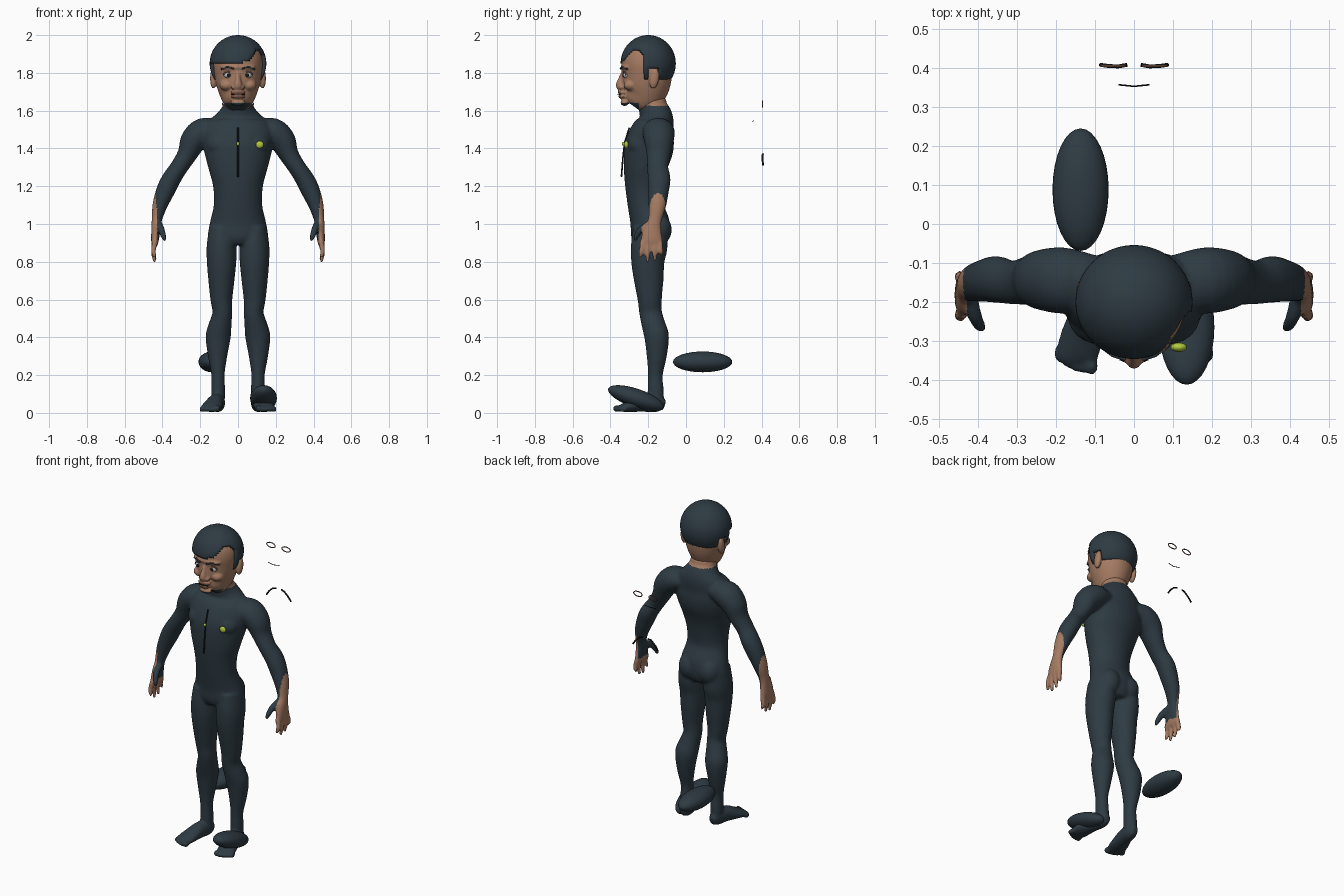
import bpy, bmesh, math
from mathutils import Vector, Matrix

if "Cube" in bpy.data.objects:
    bpy.data.objects.remove(bpy.data.objects["Cube"])


def material(name, rgb):
    m = bpy.data.materials.new(name)
    m.diffuse_color = (*rgb, 1)
    m.use_nodes = True
    m.node_tree.nodes["Principled BSDF"].inputs["Base Color"].default_value = m.diffuse_color
    return m


SUIT = material("dark slate", (0.027, 0.043, 0.055))
SKIN = material("brown skin", (0.38, 0.20, 0.125))
LIP = material("lip brown", (0.22, 0.10, 0.065))
BLACK = material("black", (0.008, 0.009, 0.01))
WHITE = material("eye white", (0.5, 0.5, 0.48))
LIME = material("lime", (0.45, 0.58, 0.05))


def blend(a, b, c, d, t):
    # Catmull-Rom interpolation between ring keys
    return [0.5 * (2 * q + (r - p) * t + (2 * p - 5 * q + 4 * r - s) * t * t
                   + (3 * q - p - 3 * r + s) * t ** 3) for p, q, r, s in zip(a, b, c, d)]


def loft(bm, keys, ref=(0, 1, 0), sides=28, steps=4):
    # keys: x, y, z, radius across, radius along ref; rings stand square to the path
    n = len(keys)
    rows = [blend(keys[max(i - 1, 0)], keys[i], keys[i + 1], keys[min(i + 2, n - 1)], j / steps)
            for i in range(n - 1) for j in range(steps)] + [list(keys[-1])]
    pts = [Vector(r[:3]) for r in rows]
    rings = []
    for i, r in enumerate(rows):
        t = (pts[min(i + 1, len(pts) - 1)] - pts[max(i - 1, 0)]).normalized()
        v = Vector(ref)
        v = (v - t * v.dot(t)).normalized()
        u = t.cross(v)
        rings.append([bm.verts.new(pts[i] + u * r[3] * math.cos(a) + v * r[4] * math.sin(a))
                      for a in (2 * math.pi * k / sides for k in range(sides))])
    for a, b in zip(rings, rings[1:]):
        for k in range(sides):
            bm.faces.new((a[k], a[(k + 1) % sides], b[(k + 1) % sides], b[k]))
    bm.faces.new(rings[0])
    bm.faces.new(rings[-1])


def blob(bm, c, r, tilt=0, seg=24):
    m = Matrix.Translation(c) @ Matrix.Rotation(tilt, 4, 'X') @ Matrix.Diagonal((*r, 1))
    bmesh.ops.create_uvsphere(bm, u_segments=seg, v_segments=seg // 2, radius=1, matrix=m)


def finish(bm, name, mats):
    bmesh.ops.recalc_face_normals(bm, faces=bm.faces[:])
    me = bpy.data.meshes.new(name)
    bm.to_mesh(me)
    bm.free()
    ob = bpy.data.objects.new(name, me)
    bpy.context.collection.objects.link(ob)
    for m in mats:
        me.materials.append(m)
    for p in me.polygons:
        p.use_smooth = True
    return ob


def fuse(bm, name, mats, voxel, smooth, rule):
    # weld overlapping parts into one skin, then colour faces by rule
    ob = finish(bm, name, mats)
    bpy.context.view_layer.objects.active = ob
    ob.select_set(True)
    r = ob.modifiers.new("weld", 'REMESH')
    r.mode, r.voxel_size, r.use_smooth_shade = 'VOXEL', voxel, True
    s = ob.modifiers.new("soften", 'SMOOTH')
    s.factor, s.iterations = 0.5, smooth
    for m in ("weld", "soften"):
        bpy.ops.object.modifier_apply(modifier=m)
    if len(ob.data.materials) < len(mats):
        ob.data.materials.clear()
        for m in mats:
            ob.data.materials.append(m)
    for p in ob.data.polygons:
        p.material_index = rule(p.center)
        p.use_smooth = True
    ob.select_set(False)


def ellipsoid(name, c, r, mat, tilt=0, seg=32):
    bm = bmesh.new()
    blob(bm, c, r, tilt, seg)
    return finish(bm, name, [mat])


def stroke(name, pts, radius, mat, cyclic=False):
    cu = bpy.data.curves.new(name, 'CURVE')
    cu.dimensions, cu.bevel_depth, cu.bevel_resolution = '3D', radius, 1
    cu.use_fill_caps = True
    sp = cu.splines.new('POLY')
    sp.points.add(len(pts) - 1)
    for p, c in zip(sp.points, pts):
        p.co = (*c, 1)
    sp.use_cyclic_u = cyclic
    cu.materials.append(mat)
    bpy.context.collection.objects.link(bpy.data.objects.new(name, cu))


# Body: torso, buttocks, legs, feet, arms, hands
bm = bmesh.new()
loft(bm, [(0, y, z, rx, ry) for z, y, rx, ry in (
    (.89, -.19, .09, .08), (.93, -.19, .155, .1), (1.0, -.19, .15, .104), (1.1, -.215, .128, .093),
    (1.2, -.22, .132, .102), (1.3, -.215, .158, .115), (1.4, -.197, .182, .13),
    (1.48, -.178, .19, .118), (1.54, -.158, .165, .094), (1.58, -.162, .115, .086),
    (1.62, -.175, .083, .076), (1.66, -.18, .076, .074))], sides=40)
for s in (-1, 1):
    blob(bm, (s * .067, -.15, .97), (.072, .075, .085))
    blob(bm, (s * .085, -.235, 1.42), (.085, .075, .07))
    loft(bm, [(s * x, y, z, rx, ry) for x, y, z, rx, ry in (
        (.083, -.19, .98, .07, .09), (.087, -.195, .88, .079, .097), (.087, -.202, .8, .078, .088),
        (.088, -.197, .7, .069, .078), (.088, -.192, .6, .058, .064), (.083, -.187, .53, .052, .06),
        (.095, -.17, .46, .061, .063), (.105, -.155, .4, .066, .065), (.108, -.155, .3, .051, .053),
        (.106, -.162, .2, .035, .039), (.105, -.16, .12, .037, .042), (.105, -.155, .04, .034, .038))])
    loft(bm, [(s * x, y, z, rx, rz) for x, y, z, rx, rz in (
        (.105, -.112, .04, .02, .025), (.105, -.15, .05, .037, .046), (.118, -.22, .053, .043, .048),
        (.135, -.29, .037, .054, .033), (.145, -.335, .027, .054, .022),
        (.147, -.352, .024, .045, .015))], ref=(0, 0, 1))
    for k in range(5):
        r = .019 if k == 0 else .015
        blob(bm, (s * (.108 + .021 * k), -.364 + .004 * k * k / 2, r + .004), (r * .85, .024, r))
    loft(bm, [(s * x, y, z, ru, rv) for x, y, z, ru, rv in (
        (.10, -.15, 1.5, .05, .07), (.18, -.145, 1.488, .075, .085), (.235, -.143, 1.44, .071, .078),
        (.268, -.145, 1.37, .053, .064), (.312, -.15, 1.3, .047, .056), (.352, -.142, 1.24, .05, .06),
        (.382, -.145, 1.18, .05, .055), (.413, -.152, 1.1, .04, .047), (.43, -.165, 1.02, .027, .036),
        (.435, -.178, .965, .024, .05), (.44, -.183, .91, .02, .058), (.44, -.183, .885, .014, .052))])
    for y0, y1, z1 in ((-.23, -.24, .82), (-.2, -.203, .797), (-.167, -.165, .803), (-.137, -.13, .83)):
        loft(bm, [(s * .438, y0, .91, .015, .015), (s * .448, (y0 + y1) / 2, .86, .014, .0135),
                  (s * .442, y1, z1 + .012, .011, .011), (s * .441, y1, z1, .006, .006)], sides=12)
    loft(bm, [(s * .425, -.185, 1.0, .02, .025), (s * .408, -.235, .975, .019, .019),
              (s * .396, -.26, .94, .015, .016), (s * .388, -.27, .91, .009, .009)],
         ref=(1, 0, 0), sides=12)


def body_colour(c):
    x, z = abs(c.x), c.z
    if z > 1.625:
        return 1
    if x < .35 or z > 1.17:
        return 0
    thumb = c.y < -.225 and x < .425
    edge = .428 if z < 1.06 else .428 + (z - 1.06) * .1
    return int(not thumb and (z < .92 or x > edge))


fuse(bm, "body", [SUIT, SKIN], .008, 5, body_colour)

# Head with nose, lips, cheeks and ears
bm = bmesh.new()
loft(bm, [(0, y, z, rx, ry) for z, y, rx, ry in (
    (1.622, -.275, .04, .05), (1.64, -.262, .068, .08), (1.68, -.232, .094, .111),
    (1.73, -.215, .113, .126), (1.79, -.206, .125, .132), (1.86, -.207, .13, .134),
    (1.92, -.205, .112, .115), (1.965, -.205, .06, .06))], sides=40)
loft(bm, [(0, -.33, 1.8, .012, .014), (0, -.34, 1.765, .015, .02), (0, -.345, 1.735, .022, .027),
          (0, -.338, 1.712, .018, .02)], sides=16)
blob(bm, (0, -.335, 1.697), (.042, .026, .013))
blob(bm, (0, -.333, 1.675), (.038, .026, .012))
blob(bm, (0, -.325, 1.643), (.04, .022, .018))
blob(bm, (0, -.30, 1.83), (.095, .047, .022))
for s in (-1, 1):
    blob(bm, (s * .02, -.337, 1.724), (.016, .02, .012))
    blob(bm, (s * .06, -.29, 1.735), (.038, .04, .03))
    blob(bm, (s * .13, -.168, 1.77), (.018, .026, .055), -.15)


def head_colour(c):
    if c.z < 1.642 and c.y < -.25:
        return 1
    return 2 if abs(c.x) < .037 and c.y < -.343 and 1.667 < c.z < 1.703 else 0


fuse(bm, "head", [SKIN, SUIT, LIP], .006, 3, head_colour)

# Hair cap: trimmed shell with a side-swept fringe
bm = bmesh.new()
blob(bm, (0, -.2, 1.85), (.15, .146, .15), seg=72)


def bare(c):
    hairline = 1.855 + .075 * math.exp(-((c.x - .11) / .04) ** 2)
    return c.z < 1.76 or (c.y < -.225 and c.z < hairline) or (
        abs(c.x) > .1 and -.2 < c.y < -.145 and c.z < 1.83)


bmesh.ops.delete(bm, geom=[f for f in bm.faces if bare(f.calc_center_median())], context='FACES')
hair = finish(bm, "hair", [SUIT])
thick = hair.modifiers.new("thickness", 'SOLIDIFY')
thick.thickness, thick.offset = .025, -1

# Eyes, brows and mouth line
for s, side in ((-1, "right"), (1, "left")):
    ellipsoid(side + "_eye", (s * .05, -.312, 1.788), (.025, .022, .018), WHITE, seg=20)
    ellipsoid(side + "_iris", (s * .049, -.333, 1.788), (.010, .004, .010), BLACK, seg=16)
    stroke(side + "_upper_lid", [(s * (.05 + .026 * math.cos(a)), -.33 + .012 * abs(math.cos(a)),
           1.788 + .018 * math.sin(a)) for a in (math.pi * k / 8 for k in range(9))], .004, LIP)
    stroke(side + "_brow", [(s * .022, -.347, 1.822), (s * .055, -.336, 1.832),
                            (s * .088, -.311, 1.82)], .005, SUIT)
stroke("mouth_line", [(-.036, -.347, 1.686), (0, -.362, 1.687), (.036, -.347, 1.686)], .0025, BLACK)

# Zip, puller and chest badge
stroke("zip", [(0, -.3, 1.51), (0, -.325, 1.43), (0, -.334, 1.35), (0, -.342, 1.25)], .005, BLACK)
ellipsoid("zip_puller", (0, -.332, 1.425), (.009, .008, .01), LIME, seg=12)
ellipsoid("chest_badge", (.115, -.316, 1.42), (.021, .012, .02), LIME, seg=16)

# Shoe-shaped ellipsoids: one around the left foot, one floating behind
ellipsoid("left_shoe", (.135, -.265, .078), (.071, .155, .05), SUIT, -.33)
ellipsoid("loose_shoe", (-.137, .088, .27), (.072, .157, .055), SUIT)

# Loose thin face strokes floating behind
for s, side in ((-1, "right"), (1, "left")):
    stroke(side + "_loose_brow", [(s * .018, .408, 1.37), (s * .04, .404, 1.365),
                                  (s * .065, .405, 1.342), (s * .086, .408, 1.312)], .005, BLACK)
    stroke(side + "_loose_eye_ring", [(s * .053 + .03 * math.cos(a), .405, 1.635 + .015 * math.sin(a))
           for a in (math.pi * k / 8 for k in range(16))], .003, LIP, True)
stroke("loose_mouth", [(-.04, .357, 1.548), (0, .353, 1.543), (.04, .357, 1.548)], .002, BLACK)
